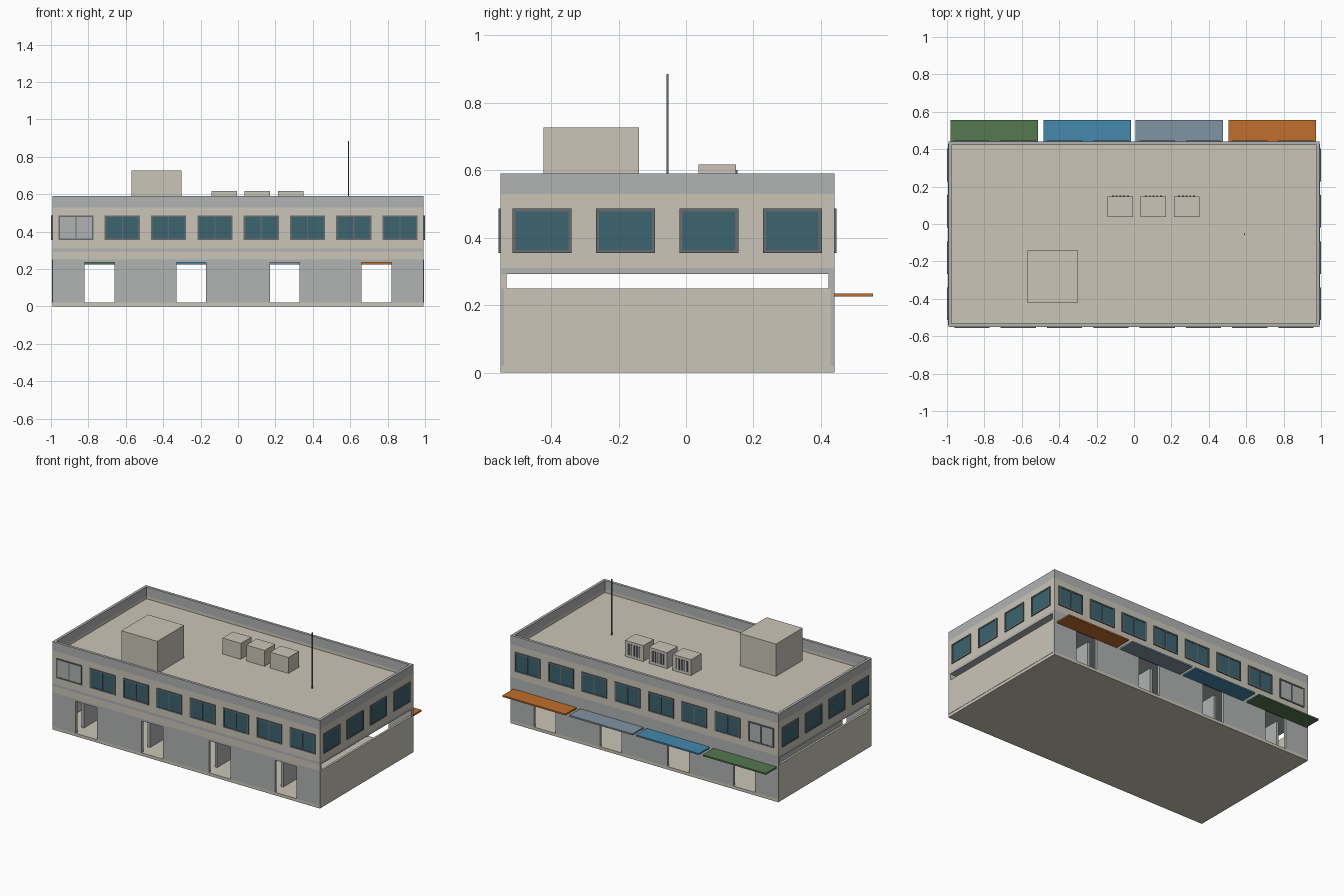
import bpy
import bmesh
from mathutils import Vector

if "Cube" in bpy.data.objects:
    bpy.data.objects.remove(bpy.data.objects["Cube"], do_unlink=True)


def material(name, r, g, b):
    m = bpy.data.materials.new(name)
    m.use_nodes = True
    m.diffuse_color = (r, g, b, 1)
    node = m.node_tree.nodes["Principled BSDF"]
    node.inputs["Base Color"].default_value = (r, g, b, 1)
    node.inputs["Roughness"].default_value = 0.8
    return m


BEIGE = material("beige plaster", 0.59, 0.56, 0.48)
GREY = material("grey concrete", 0.44, 0.45, 0.45)
FRAME = material("dark grey metal", 0.14, 0.155, 0.16)
GLASS = material("teal glass", 0.045, 0.127, 0.162)
GREEN = material("green canvas", 0.089, 0.188, 0.08)
BLUE = material("blue canvas", 0.058, 0.246, 0.423)
SLATE = material("slate canvas", 0.216, 0.296, 0.361)
ORANGE = material("orange canvas", 0.533, 0.156, 0.026)


def boxes(name, mat, *spans):
    """One object made of boxes, each given as x, y and z ranges."""
    bm = bmesh.new()
    for span in spans:
        lo, hi = (Vector(c) for c in zip(*span))
        cube = bmesh.ops.create_cube(bm, size=1)
        for v in cube["verts"]:
            v.co = (lo + hi) / 2 + v.co * (hi - lo)
    mesh = bpy.data.meshes.new(name)
    bm.to_mesh(mesh)
    bm.free()
    mesh.materials.append(mat)
    obj = bpy.data.objects.new(name, mesh)
    bpy.context.collection.objects.link(obj)
    return obj


X = 0.993                 # half length
F, B = -0.55, 0.44        # front and back planes
T = 0.018                 # wall thickness
FLOOR, WALL, SLAB, BAND = 0.02, 0.25, 0.293, 0.31
ROOF, CAP, TOP = 0.51, 0.53, 0.59
DOORS = (-0.74, -0.25, 0.25, 0.74)
HALF_DOOR, DOOR_TOP = 0.08, 0.235


def ring(name, mat, z):
    boxes(name, mat,
          ((-X, X), (F, F + T), z), ((-X, X), (B - T, B), z),
          ((-X, -X + T), (F + T, B - T), z), ((X - T, X), (F + T, B - T), z))


# Ground floor slab, upper storey and parapet
boxes("floor_slab", BEIGE, ((-X, X), (F, B), (0, FLOOR)))
boxes("upper_slab_edge", GREY, ((-X, X), (F, B), (SLAB, BAND)))
boxes("upper_storey", BEIGE, ((-X, X), (F, B), (BAND, ROOF)))
ring("roof_edge", BEIGE, (ROOF, CAP))
ring("parapet", GREY, (CAP, TOP))


# Shop walls with four open doorways on each long side
def shop_wall(name, y, top):
    edges = [-X]
    for d in DOORS:
        edges += [d - HALF_DOOR, d + HALF_DOOR]
    edges.append(X)
    piers = [((a, b), y, (FLOOR, DOOR_TOP))
             for a, b in zip(edges[::2], edges[1::2])]
    boxes(name, GREY, *piers, ((-X, X), y, (DOOR_TOP, top)))


shop_wall("front_shop_wall", (F, F + T), WALL)
shop_wall("back_shop_wall", (B - T, B), SLAB)
boxes("front_fascia", BEIGE, ((-X, X), (F, F + T), (WALL, SLAB)))

# Low side walls leave an open slot below the upper storey
for side, s in (("left", 1), ("right", -1)):
    xs = sorted((s * (X - 0.012), s * (X + 0.002)))
    boxes(side + "_side_wall", BEIGE, (xs, (F + 0.011, B - 0.011), (FLOOR, WALL)))

# Inner partitions beside the doorways
boxes("partitions", GREY, *[
    ((d - HALF_DOOR - 0.02, d - HALF_DOOR - 0.002), (F + 0.09, B - 0.09),
     (FLOOR, WALL)) for d in DOORS])


# Framed windows: axis 0 lies along x, axis 1 along y
def window(name, axis, face, out, centre, half, pane, mullion):
    z0, z1, rim = 0.355, 0.487, 0.009

    def plate(a, b, c, d, depth):
        across = sorted((face - out * 0.004, face + out * depth))
        along = (centre + a, centre + b)
        return (along, across, (c, d)) if axis == 0 else (across, along, (c, d))

    bars = [plate(-half, half, z0, z0 + rim, 0.006),
            plate(-half, half, z1 - rim, z1, 0.006),
            plate(-half, rim - half, z0 + rim, z1 - rim, 0.006),
            plate(half - rim, half, z0 + rim, z1 - rim, 0.006)]
    if mullion:
        bars.append(plate(-0.003, 0.003, z0 + rim, z1 - rim, 0.006))
    boxes(name + "_frame", FRAME, *bars)
    boxes(name + "_pane", pane,
          plate(rim - half, half - rim, z0 + rim, z1 - rim, 0.003))


for i in range(8):
    x = -0.866 + i * 0.2475
    pane = GREY if i == 0 else GLASS
    window(f"front_window_{i + 1}", 0, F, -1, x, 0.094, pane, True)
    window(f"back_window_{i + 1}", 0, B, 1, x, 0.094, pane, True)
for i in range(4):
    y = -0.427 + i * 0.2475
    window(f"left_window_{i + 1}", 1, X, 1, y, 0.087, GLASS, False)
    window(f"right_window_{i + 1}", 1, -X, -1, y, 0.087, GLASS, False)

# Coloured awnings along the back
for d, (name, mat) in zip((-0.747, -0.25, 0.243, 0.74),
                          (("green", GREEN), ("blue", BLUE),
                           ("slate", SLATE), ("orange", ORANGE))):
    boxes(name + "_awning", mat,
          ((d - 0.234, d + 0.234), (B, 0.555), (0.225, 0.235)))

# Rooftop stair house, mast and air conditioners with rear slats
boxes("stair_house", BEIGE, ((-0.57, -0.302), (-0.423, -0.14), (ROOF, 0.727)))
boxes("mast", FRAME, ((0.587, 0.593), (-0.058, -0.052), (ROOF, 0.885)))
for i in range(3):
    x = -0.073 + i * 0.177
    boxes(f"air_conditioner_{i + 1}", BEIGE,
          ((x - 0.068, x + 0.068), (0.037, 0.148), (ROOF, 0.617)))
    boxes(f"air_conditioner_slats_{i + 1}", FRAME, *[
        ((x + k * 0.02 - 0.005, x + k * 0.02 + 0.005), (0.146, 0.152),
         (ROOF + 0.018, 0.6)) for k in range(-2, 3)])
